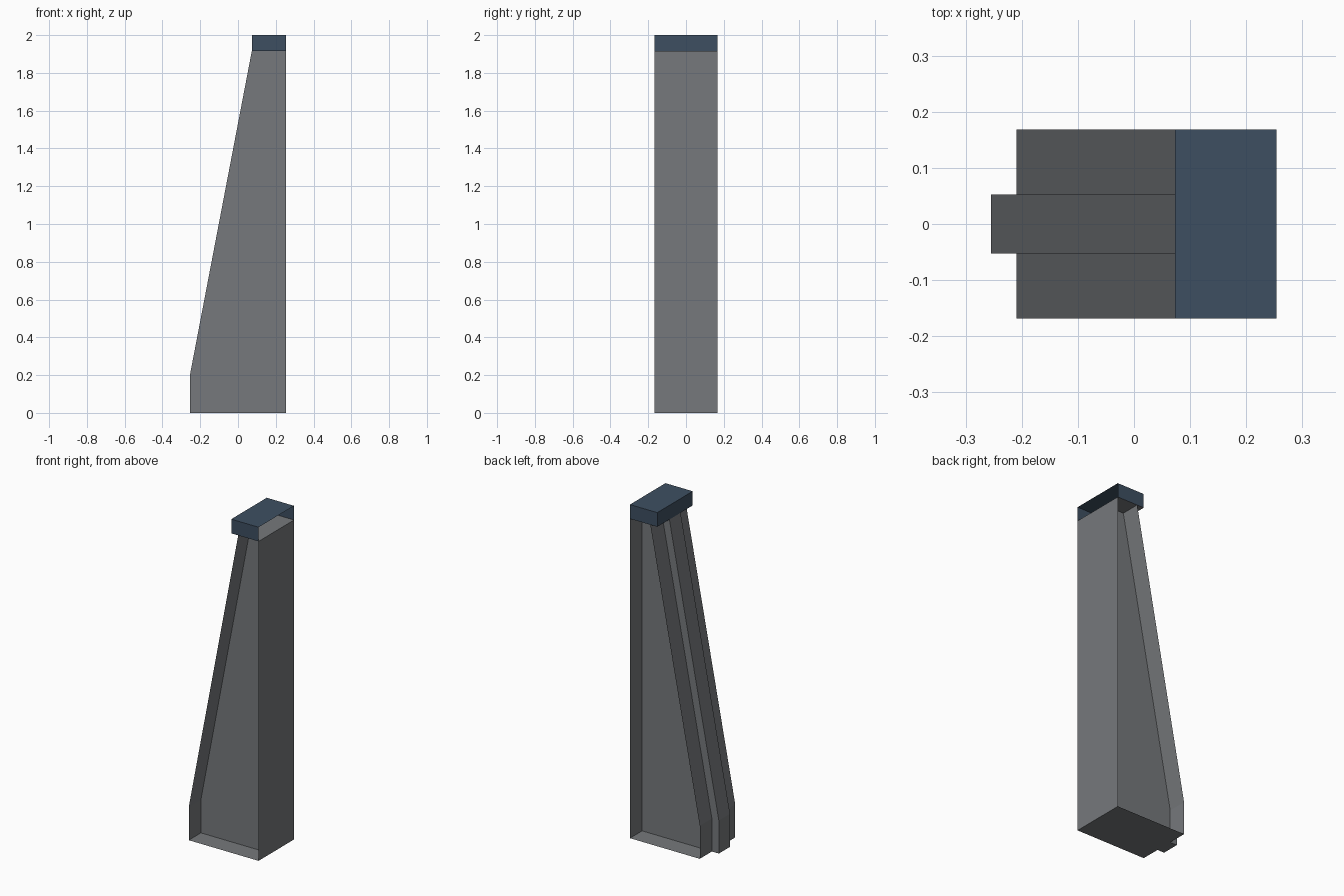
import bpy
import bmesh

cube = bpy.data.objects.get("Cube")
if cube:
    bpy.data.objects.remove(cube, do_unlink=True)


def make_material(name, rgb):
    mat = bpy.data.materials.new(name)
    mat.use_nodes = True
    color = (*rgb, 1.0)
    mat.diffuse_color = color
    mat.node_tree.nodes["Principled BSDF"].inputs["Base Color"].default_value = color
    return mat


def extrude_profile(name, profile, y0, y1, walls, ends, mat):
    """Sweep an xz profile along y, building the first few walls and optional ends."""
    bm = bmesh.new()
    front = [bm.verts.new((x, y0, z)) for x, z in profile]
    back = [bm.verts.new((x, y1, z)) for x, z in profile]
    count = len(profile)
    for i in range(walls):
        j = (i + 1) % count
        bm.faces.new((front[i], back[i], back[j], front[j]))
    if ends:
        bm.faces.new(front)
        bm.faces.new(back[::-1])
    mesh = bpy.data.meshes.new(name)
    bm.to_mesh(mesh)
    bm.free()
    mesh.materials.append(mat)
    obj = bpy.data.objects.new(name, mesh)
    bpy.context.collection.objects.link(obj)
    return obj


stone = make_material("grey stone", (0.18, 0.19, 0.20))
slate = make_material("blue slate", (0.048, 0.078, 0.12))

wall_x = 0.254      # upright face
cap_x = 0.073       # outer edge of the cap
foot_x = -0.255     # outer edge of the foot
step = 0.046        # setback of the side flanks
knee, top, peak = 0.198, 1.915, 2.0
rib_y, side_y = 0.053, 0.168

# Closed central rib with a sloping outer face
rib = [(cap_x, top), (foot_x, knee), (foot_x, 0), (wall_x, 0), (wall_x, top)]
extrude_profile("central_rib", rib, -rib_y, rib_y, len(rib), True, stone)

# Set-back flanks, open at the sides; the top plate runs out under the cap
flank = [(cap_x + step, top), (foot_x + step, knee), (foot_x + step, 0),
         (wall_x, 0), (wall_x, top), (cap_x, top)]
for name, y0, y1 in (("front_flank", -side_y, -rib_y), ("back_flank", rib_y, side_y)):
    extrude_profile(name, flank, y0, y1, len(flank) - 1, False, stone)

# Cap, open below and towards the upright face
cap = [(wall_x, peak), (cap_x, peak), (cap_x, top), (wall_x, top)]
extrude_profile("cap", cap, -side_y, side_y, 2, True, slate)
